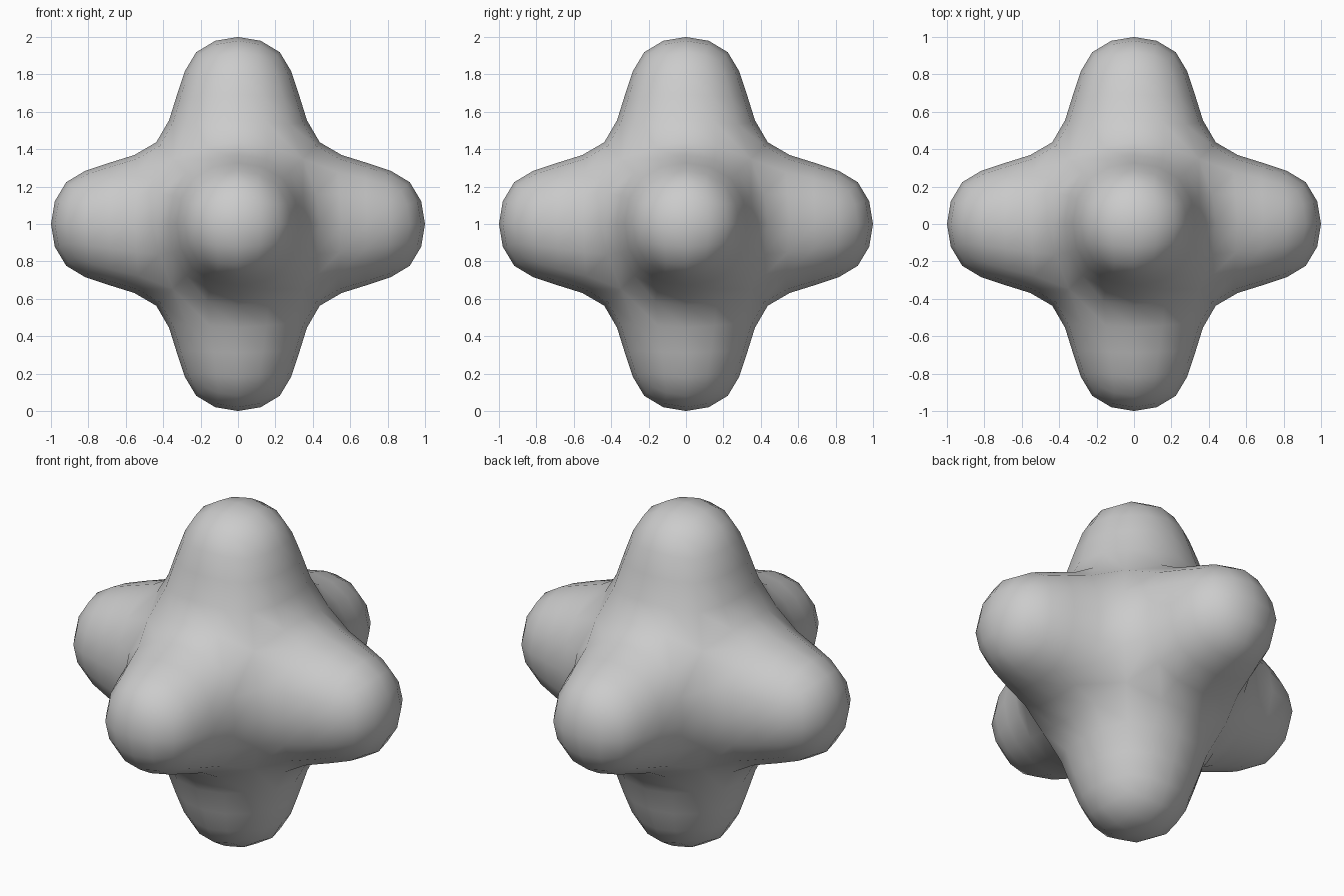
import bpy
import bmesh
from mathutils import Vector

if "Cube" in bpy.data.objects:
    bpy.data.objects.remove(bpy.data.objects["Cube"])

HALF = 0.3474        # half width of the core cube
ARM = 2 * HALF       # length each face is pulled out

# Core cube with every face pulled out into an arm
mesh = bpy.data.meshes.new("six_armed_body")
bm = bmesh.new()
bmesh.ops.create_cube(bm, size=2 * HALF)
arms = bmesh.ops.extrude_discrete_faces(bm, faces=bm.faces[:])["faces"]
for face in arms:
    face.normal_update()
    direction = face.calc_center_median().normalized()
    bmesh.ops.translate(bm, verts=face.verts[:], vec=direction * ARM)
bmesh.ops.recalc_face_normals(bm, faces=bm.faces[:])
for face in bm.faces:
    face.smooth = True
bmesh.ops.translate(bm, verts=bm.verts[:], vec=Vector((0, 0, 1)))
bm.to_mesh(mesh)
bm.free()

body = bpy.data.objects.new("six_armed_body", mesh)
bpy.context.collection.objects.link(body)

# Round it off into a soft blob
subdivision = body.modifiers.new("Subdivision", "SUBSURF")
subdivision.levels = 2
subdivision.render_levels = 2
subdivision.use_limit_surface = False
